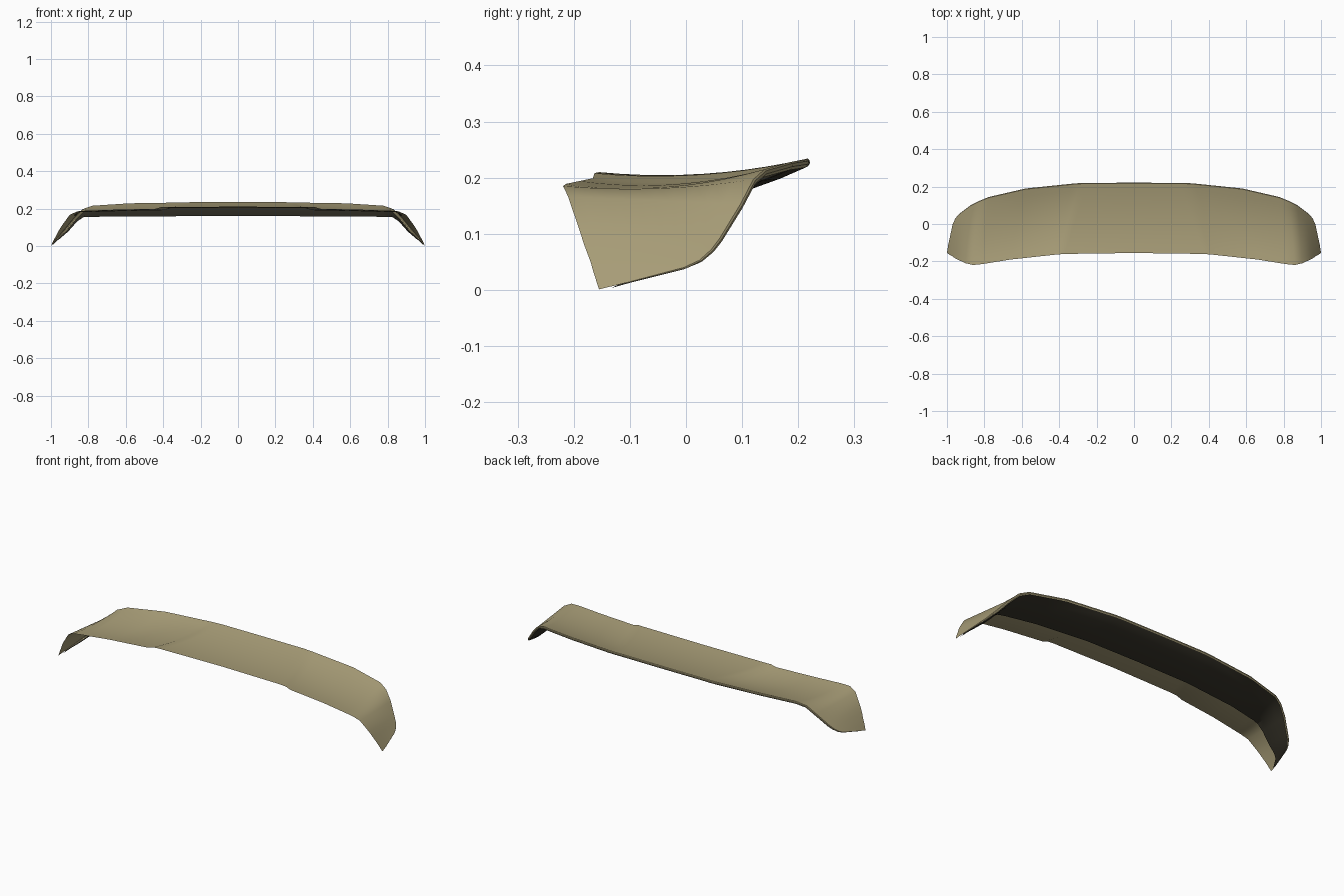
import bpy
import bmesh
from mathutils import Vector

cube = bpy.data.objects.get("Cube")
if cube:
    bpy.data.objects.remove(cube, do_unlink=True)


def make_material(name, colour):
    mat = bpy.data.materials.new(name)
    mat.use_nodes = True
    mat.diffuse_color = colour
    mat.node_tree.nodes["Principled BSDF"].inputs["Base Color"].default_value = colour
    return mat


# Painted outside, dark bare underside
PAINT = make_material("khaki_paint", (0.40, 0.345, 0.19, 1.0))
DARK = make_material("dark_underside", (0.037, 0.033, 0.022, 1.0))

# Half-wing stations from the middle to the tip: front edge point,
# rear edge point, inward depth (x, z) of the underside panel, dip of the skin
STATIONS = [
    ((0, -.155, .21), (0, .217, .234), (0, -.062), .06),
    ((.37, -.160, .209), (.25, .216, .234), (0, -.062), .06),
    ((.41, -.163, .208), (.29, .215, .233), (0, -.062), .06),
    ((.44, -.166, .199), (.33, .212, .232), (0, -.058), .085),
    ((.66, -.190, .194), (.58, .186, .228), (0, -.054), .085),
    ((.81, -.214, .189), (.78, .14, .215), (-.01, -.046), .075),
    ((.86, -.219, .185), (.83, .12, .197), (-.02, -.036), .04),
    ((.90, -.210, .166), (.875, .097, .153), (-.025, -.03), 0),
    ((.943, -.190, .107), (.925, .06, .092), (-.025, -.022), 0),
    ((.96, -.181, .079), (.943, .045, .072), (-.02, -.018), 0),
    ((.975, -.170, .05), (.958, .024, .053), (-.015, -.012), 0),
    ((.985, -.165, .032), (.97, -.004, .04), (-.01, -.008), 0),
    ((1, -.155, .001), (.993, -.11, .012), (-.004, -.003), 0),
]
LIP_SEGMENTS = 3


def skin_section(front, rear, depth, dip):
    """Top surface from front edge to rear edge, dipping along the flat wing."""
    steps = 10
    points = []
    for i in range(steps + 1):
        t = i / steps
        p = front.lerp(rear, t)
        p.z -= dip * t * (1 - t)
        points.append(p)
    return points


def panel_section(front, rear, depth, dip):
    """Rounded rear lip, then the underside running forward to a free edge."""
    inward = Vector((depth[0], 0, depth[1]))
    lip = inward.normalized() * min(0.014, inward.length * 0.4)
    bulge = (rear - front).normalized() * 0.004
    low = rear + lip
    edge = rear.lerp(front, 0.5) + inward
    middle = low.lerp(edge, 0.5) + inward * 0.12
    return [rear, rear + lip * 0.2 + bulge * 0.8, rear + lip * 0.6 + bulge,
            low, low.lerp(middle, 0.5) + inward * 0.03, middle,
            middle.lerp(edge, 0.5) + inward * 0.03, edge]


def loft(name, section, painted_segments):
    """Bridge the section at every station and mirror the half."""
    bm = bmesh.new()
    rows = []
    for front, rear, depth, dip in STATIONS:
        points = section(Vector(front), Vector(rear), depth, dip)
        rows.append([bm.verts.new(p) for p in points])
    for a, b in zip(rows, rows[1:]):
        for i in range(len(a) - 1):
            face = bm.faces.new((a[i], b[i], b[i + 1], a[i + 1]))
            face.material_index = 0 if i < painted_segments else 1
    mesh = bpy.data.meshes.new(name)
    bm.to_mesh(mesh)
    bm.free()
    mesh.materials.append(PAINT)
    mesh.materials.append(DARK)
    obj = bpy.data.objects.new(name, mesh)
    bpy.context.collection.objects.link(obj)
    mirror = obj.modifiers.new("mirror_half", "MIRROR")
    mirror.use_clip = True
    bpy.ops.object.select_all(action="DESELECT")
    obj.select_set(True)
    bpy.context.view_layer.objects.active = obj
    bpy.ops.object.shade_smooth_by_angle(angle=0.6)


# Upper skin with the raised centre, and the dark underside with its painted lip
loft("wing_upper_skin", skin_section, len(STATIONS))
loft("wing_underside_panel", panel_section, LIP_SEGMENTS)
